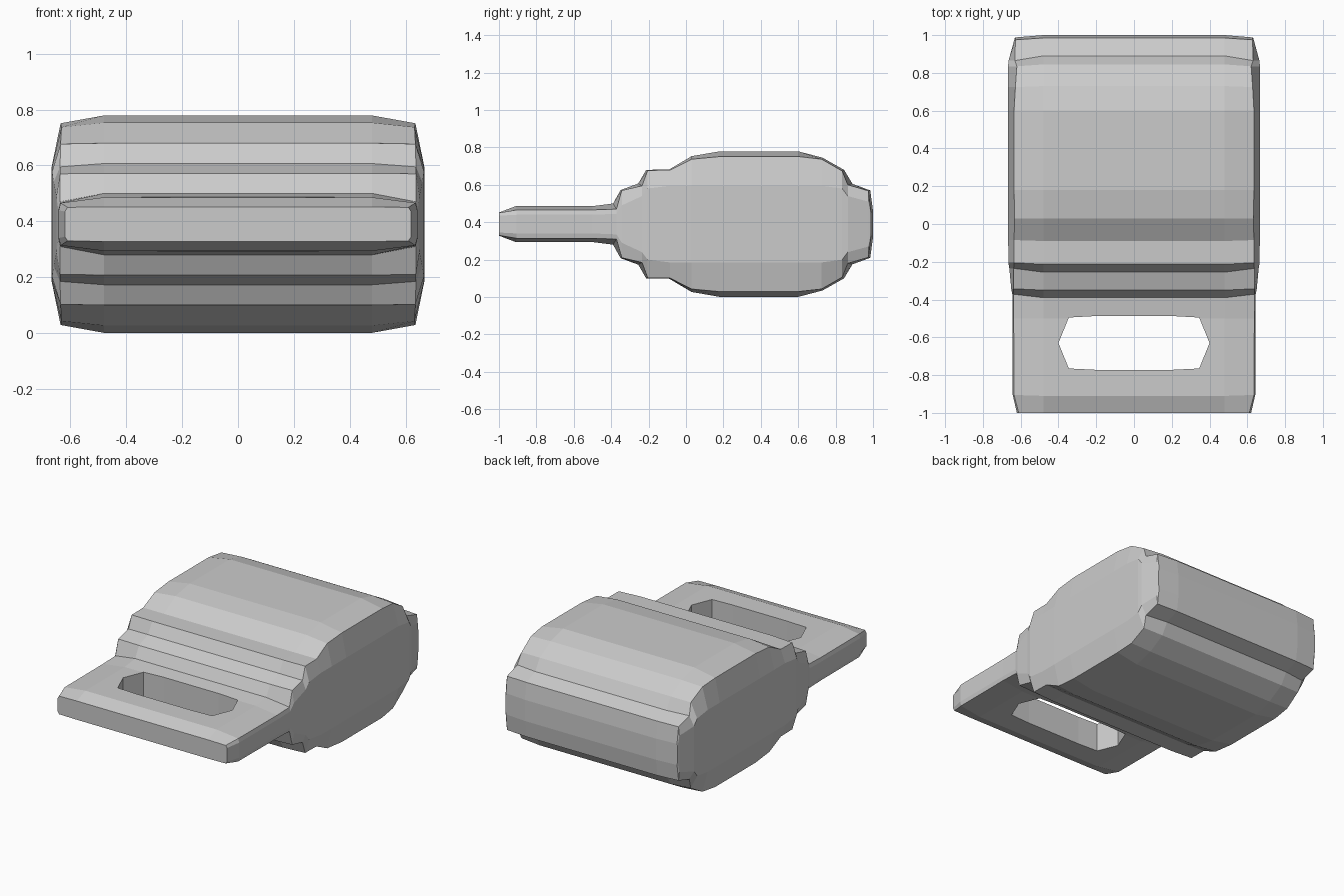
import bpy, bmesh

CZ = 0.39    # mid height
CX = 0.48    # half width of the flat centre strip

# Lofted shell sections: y, half height, edge y, edge half height, edge x, side x, side half height
SECTIONS = [
    (-1.00, .062, -1.000, .060, .610, .620, .045),
    (-0.91, .096, -0.905, .076, .635, .642, .050),
    (-0.50, .096, -0.500, .076, .637, .642, .050),
    (-0.39, .110, -0.372, .080, .637, .644, .055),
    (-0.35, .182, -0.343, .180, .637, .650, .100),
    (-0.255, .217, -0.235, .205, .637, .660, .150),
    (-0.213, .290, -0.205, .287, .635, .665, .190),
    (-0.09, .292, -0.085, .289, .635, .666, .205),
    (0.03, .363, 0.030, .347, .632, .667, .205),
    (0.18, .389, 0.180, .361, .635, .667, .205),
    (0.60, .389, 0.600, .361, .635, .667, .205),
    (0.73, .355, 0.725, .347, .628, .667, .205),
    (0.845, .290, 0.835, .284, .620, .667, .190),
    (0.89, .215, 0.865, .210, .630, .664, .150),
    (0.985, .180, 0.975, .178, .628, .634, .120),
    (1.00, .070, 0.988, .070, .626, .630, .050),
]


def mesh_object(name, bm):
    bmesh.ops.recalc_face_normals(bm, faces=bm.faces)
    me = bpy.data.meshes.new(name)
    bm.to_mesh(me)
    bm.free()
    ob = bpy.data.objects.new(name, me)
    bpy.context.collection.objects.link(ob)
    return ob


# Body with stepped neck and flat strap tab
bm = bmesh.new()
rings = []
for y, h, ye, he, xe, xs, hs in SECTIONS:
    right = [(CX, y, h), (xe, ye, he), (xs, ye, hs)]
    upper = [(-x, yy, z) for x, yy, z in reversed(right)] + right
    lower = [(x, yy, -z) for x, yy, z in reversed(upper)]
    rings.append([bm.verts.new((x, yy, CZ + z)) for x, yy, z in upper + lower])
for a, b in zip(rings, rings[1:]):
    for i in range(12):
        j = (i + 1) % 12
        bm.faces.new((a[i], a[j], b[j], b[i]))
for r in (rings[0], rings[-1]):
    for i in range(5):
        bm.faces.new((r[i], r[i + 1], r[10 - i], r[11 - i]))
body = mesh_object("body_with_tab", bm)

# Slot through the tab
slot = [(.40, -.63), (.345, -.495), (.20, -.487), (-.20, -.487), (-.345, -.495),
        (-.40, -.63), (-.345, -.765), (-.20, -.772), (.20, -.772), (.345, -.765)]
bm = bmesh.new()
face = bm.faces.new([bm.verts.new((x, y, 0)) for x, y in slot])
ext = bmesh.ops.extrude_face_region(bm, geom=[face])
bmesh.ops.translate(bm, vec=(0, 0, 0.8),
                    verts=[v for v in ext["geom"] if isinstance(v, bmesh.types.BMVert)])
cutter = mesh_object("slot_cutter", bm)
cutter.hide_render = True
cutter.hide_set(True)
cut = body.modifiers.new("slot", 'BOOLEAN')
cut.operation = 'DIFFERENCE'
cut.solver = 'EXACT'
cut.object = cutter
